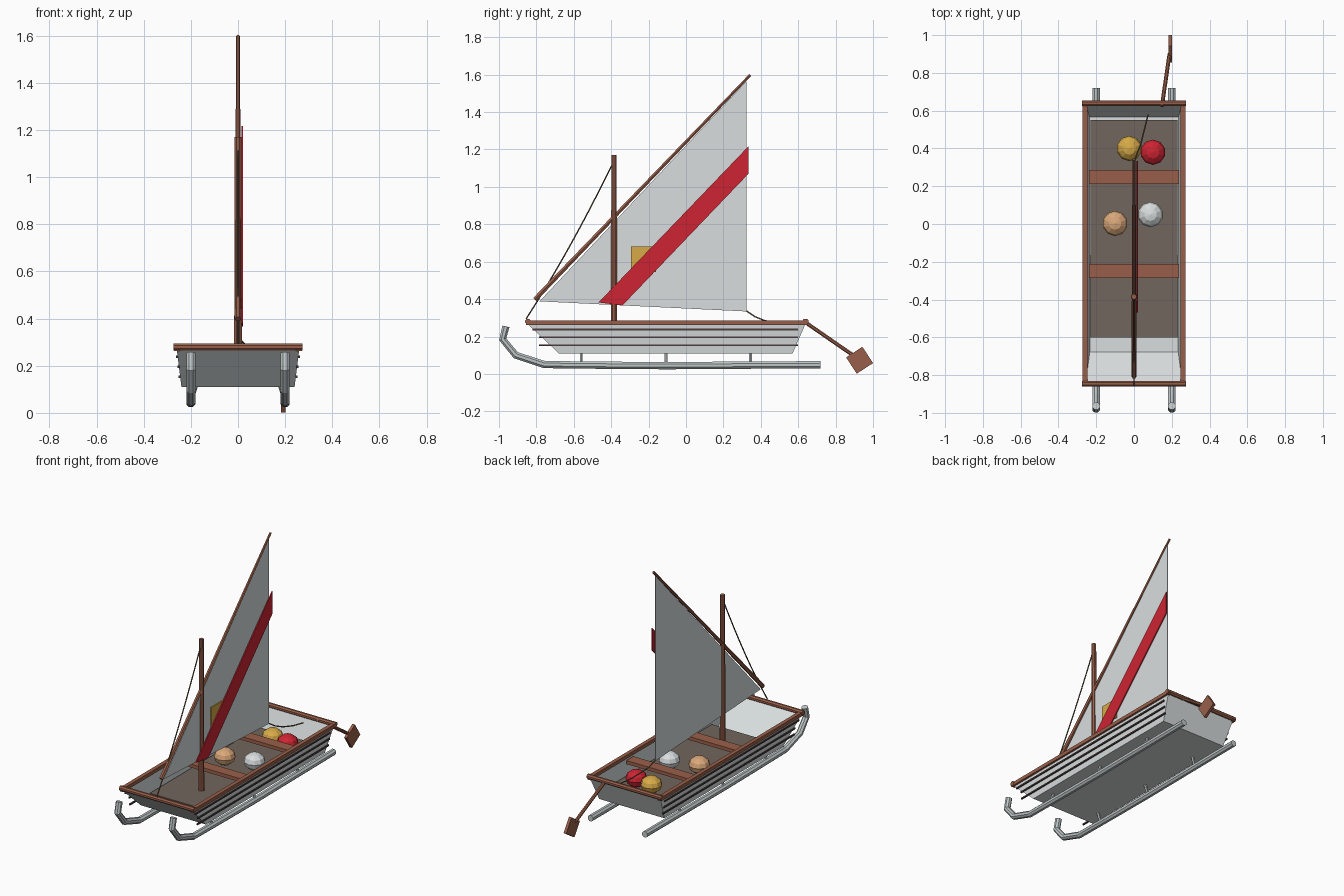
import bpy, bmesh, math
from mathutils import Vector

if "Cube" in bpy.data.objects:
    bpy.data.objects.remove(bpy.data.objects["Cube"])


def material(name, rgb):
    lin = [(c / 255 / 12.92) if c < 11 else ((c / 255 + 0.055) / 1.055) ** 2.4 for c in rgb]
    m = bpy.data.materials.new(name)
    m.diffuse_color = (*lin, 1)
    m.use_nodes = True
    m.node_tree.nodes["Principled BSDF"].inputs["Base Color"].default_value = m.diffuse_color
    return m


WHITE = material("off_white", (217, 222, 222))
WOOD = material("red_brown_wood", (153, 95, 74))
FLOOR = material("dull_brown", (114, 102, 94))
METAL = material("runner_grey", (192, 199, 199))
RED = material("red", (205, 36, 50))
GOLD = material("gold", (215, 170, 72))
TAN = material("tan", (218, 168, 122))
DARK = material("dark_brown", (76, 60, 60))
ROPE = material("rope_brown", (104, 90, 70))


def finish(name, bm, mat):
    bmesh.ops.recalc_face_normals(bm, faces=bm.faces)
    me = bpy.data.meshes.new(name)
    bm.to_mesh(me)
    bm.free()
    me.materials.append(mat)
    ob = bpy.data.objects.new(name, me)
    bpy.context.collection.objects.link(ob)
    return ob


def box(name, lo, hi, mat):
    bm = bmesh.new()
    bmesh.ops.create_cube(bm, size=1)
    for v in bm.verts:
        v.co = [(a + b) / 2 + c * (b - a) for a, b, c in zip(lo, hi, v.co)]
    return finish(name, bm, mat)


def tube(name, pts, radii, mat, sides=8):
    """Sweep a regular polygon along a path, one radius per point or a single one."""
    pts = [Vector(p) for p in pts]
    if not isinstance(radii, (list, tuple)):
        radii = [radii] * len(pts)
    bm = bmesh.new()
    rings = []
    for i, p in enumerate(pts):
        a = (p - pts[i - 1]).normalized() if i else (pts[1] - p).normalized()
        b = (pts[i + 1] - p).normalized() if i < len(pts) - 1 else a
        t = (a + b).normalized()
        ref = Vector((1, 0, 0)) if abs(t.x) < 0.9 else Vector((0, 0, 1))
        u = t.cross(ref).normalized()
        w = t.cross(u)
        ring = []
        for k in range(sides):
            ang = 2 * math.pi * (k + 0.5) / sides
            ring.append(bm.verts.new(p + radii[i] * (u * math.cos(ang) + w * math.sin(ang))))
        rings.append(ring)
    for r, s in zip(rings, rings[1:]):
        for k in range(sides):
            bm.faces.new((r[k], r[(k + 1) % sides], s[(k + 1) % sides], s[k]))
    bm.faces.new(rings[0])
    bm.faces.new(rings[-1])
    return finish(name, bm, mat)


def plate(name, outline, x0, x1, mat):
    """Flat panel from a (y, z) outline, between two x planes."""
    bm = bmesh.new()
    a = [bm.verts.new((x0, y, z)) for y, z in outline]
    b = [bm.verts.new((x1, y, z)) for y, z in outline]
    bm.faces.new(a)
    bm.faces.new(b)
    n = len(a)
    for i in range(n):
        bm.faces.new((a[i], a[(i + 1) % n], b[(i + 1) % n], b[i]))
    return finish(name, bm, mat)


def sag(p, q, drop, n=8):
    p, q = Vector(p), Vector(q)
    return [p.lerp(q, i / n) - Vector((0, 0, 4 * drop * (i / n) * (1 - i / n))) for i in range(n + 1)]


# open hull with raked ends: tapered box, top removed, thickened inwards
hull = box("hull", (-0.26, -0.85, 0.11), (0.26, 0.64, 0.27), WHITE)
bm = bmesh.new()
bm.from_mesh(hull.data)
for v in bm.verts:
    if v.co.z < 0.2:
        v.co.x *= 0.24 / 0.26
        v.co.y = 0.57 if v.co.y > 0 else -0.68
bmesh.ops.delete(bm, geom=[f for f in bm.faces if f.normal.z > 0.9], context='FACES')
bm.to_mesh(hull.data)
bm.free()
shell = hull.modifiers.new("wall", 'SOLIDIFY')
shell.thickness = 0.01
shell.offset = -1

# floor and seats
box("floor", (-0.229, -0.60, 0.145), (0.229, 0.55, 0.163), FLOOR)
for y, label in ((-0.248, "front"), (0.25, "rear")):
    box(label + "_seat", (-0.238, y - 0.037, 0.235), (0.238, y + 0.037, 0.258), WOOD)

# rails round the rim
for y, label in ((-0.845, "front"), (0.64, "rear")):
    tube(label + "_rail", [(-0.274, y, 0.28), (0.274, y, 0.28)], 0.016, WOOD)

for s, side in ((-1, "left"), (1, "right")):
    xs = sorted((s * 0.246, s * 0.272))
    box(side + "_rail", (xs[0], -0.855, 0.262), (xs[1], 0.65, 0.286), WOOD)

    # dark plank lines on the hull sides
    for i, (z, y0) in enumerate(((0.238, -0.82), (0.196, -0.785), (0.153, -0.785))):
        x = 0.24 + 0.02 * (z - 0.11) / 0.16
        xs = sorted((s * (x - 0.002), s * (x + 0.007)))
        box(f"{side}_plank_line_{i}", (xs[0], y0, z - 0.005), (xs[1], 0.598, z + 0.005), DARK)

    # runner with upturned tip, and its struts
    path = [(0.72, 0.049), (0.35, 0.047), (-0.1, 0.044), (-0.4, 0.046),
            (-0.757, 0.05), (-0.91, 0.10), (-0.98, 0.185), (-0.963, 0.254)]
    tube(side + "_runner", [(s * 0.2, y, z) for y, z in path], 0.021, METAL)
    for i, y in enumerate((-0.56, -0.108, 0.345)):
        tube(f"{side}_strut_{i}", [(s * 0.2, y, 0.05), (s * 0.178, y, 0.118)], 0.009, METAL, 6)

# mast and slanted yard
tube("mast", [(0, -0.385, 0.15), (0, -0.385, 1.17)], [0.018, 0.015], WOOD)
tube("yard", [(0, -0.808, 0.398), (0, 0.343, 1.598)], [0.014, 0.008], WOOD, 6)

# sail with its stripe and patch
plate("sail", [(-0.783, 0.388), (0.323, 0.334), (0.323, 1.565)], -0.002, 0.002, WHITE)
plate("sail_stripe", [(-0.468, 0.382), (-0.34, 0.366), (0.334, 1.07), (0.334, 1.217)],
      0.014, 0.021, RED)
plate("sail_patch", [(-0.293, 0.545), (-0.16, 0.545), (-0.16, 0.68), (-0.293, 0.68)],
      0.004, 0.011, GOLD)

# ropes
tube("bow_rope", sag((0, -0.39, 1.13), (0, -0.855, 0.295), 0.03), 0.004, ROPE, 5)
tube("sheet_rope", [(0.0, 0.323, 0.336), (0.015, 0.37, 0.305), (0.035, 0.42, 0.285),
                    (0.055, 0.50, 0.268), (0.075, 0.58, 0.262)], 0.004, ROPE, 5)

# steering oar
tube("oar_shaft", [(0.148, 0.625, 0.285), (0.188, 0.90, 0.095)], 0.011, WOOD)
c, h = math.radians(33), 0.052 * math.sqrt(2)
plate("oar_blade", [(0.928 + h * math.cos(c + math.pi * (k + 0.5) / 2),
                     0.073 + h * math.sin(c + math.pi * (k + 0.5) / 2)) for k in range(4)],
      0.182, 0.201, WOOD)

# round bundles on the floor
for name, x, y, mat in (("gold_bundle", -0.025, 0.40, GOLD), ("red_bundle", 0.10, 0.38, RED),
                        ("tan_bundle", -0.10, 0.003, TAN), ("white_bundle", 0.087, 0.05, WHITE)):
    bm = bmesh.new()
    bmesh.ops.create_uvsphere(bm, u_segments=10, v_segments=6, radius=0.067)
    for v in bm.verts:
        v.co = (v.co.x + x, v.co.y + y, v.co.z * 0.8 + 0.214)
    finish(name, bm, mat)
